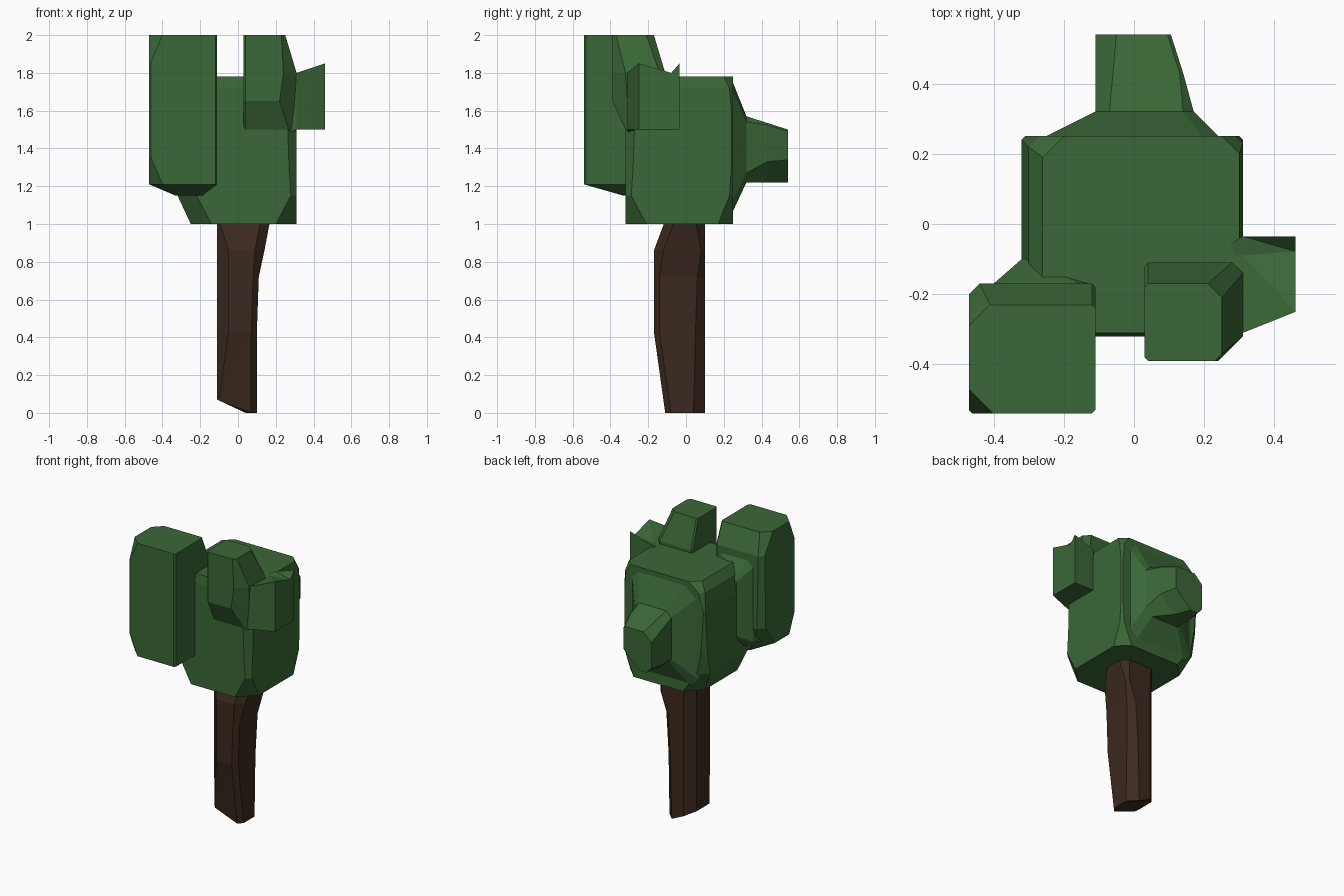
import bpy, bmesh

if "Cube" in bpy.data.objects:
    bpy.data.objects.remove(bpy.data.objects["Cube"], do_unlink=True)


def material(name, rgb):
    m = bpy.data.materials.new(name)
    m.use_nodes = True
    color = (*rgb, 1)
    m.diffuse_color = color
    bsdf = m.node_tree.nodes["Principled BSDF"]
    bsdf.inputs["Base Color"].default_value = color
    bsdf.inputs["Roughness"].default_value = 0.9
    return m


leaf = material("leaf green", (0.043, 0.137, 0.038))
bark = material("bark brown", (0.044, 0.022, 0.013))


def octagon(u0, u1, v0, v1, c):
    """Rectangle with cut corners; c is one cut or four, from (u0, v0) round."""
    a, b, d, e = c if isinstance(c, tuple) else (c,) * 4
    return [(u0 + a, v0), (u1 - b, v0), (u1, v0 + b), (u1, v1 - d),
            (u1 - d, v1), (u0 + e, v1), (u0, v1 - e), (u0, v0 + a)]


def loft(name, axis, sections, mat, adjust=None):
    """Skin sections of (position, outline) along an axis with flat faces."""
    place = {"x": lambda t, u, v: (t, u, v),
             "y": lambda t, u, v: (u, t, v),
             "z": lambda t, u, v: (u, v, t)}[axis]
    bm = bmesh.new()
    rings = [[bm.verts.new(place(t, u, v)) for u, v in outline] for t, outline in sections]
    n = len(rings[0])
    for low, high in zip(rings, rings[1:]):
        for i in range(n):
            j = (i + 1) % n
            bm.faces.new((low[i], low[j], high[j], high[i]))
    bm.faces.new(rings[0][::-1])
    bm.faces.new(rings[-1])
    if adjust:
        for v in bm.verts:
            adjust(v.co)
    bmesh.ops.triangulate(bm, faces=bm.faces[:])
    bmesh.ops.recalc_face_normals(bm, faces=bm.faces[:])
    mesh = bpy.data.meshes.new(name)
    bm.to_mesh(mesh)
    bm.free()
    mesh.materials.append(mat)
    ob = bpy.data.objects.new(name, mesh)
    bpy.context.collection.objects.link(ob)
    return ob


# Trunk, with a slanted foot and a bulge towards the front
def slant_foot(co):
    if co.z < 0.01 and co.x < 0.04:
        co.z = 0.07 * (0.04 - co.x) / 0.15


loft("trunk", "z", [
    (0, octagon(-.11, .10, -.11, .10, (.01, .03, .06, .06))),
    (.43, octagon(-.11, .10, -.17, .10, (.06, .03, .05, .06))),
    (.72, octagon(-.11, .11, -.17, .10, (.06, .03, .04, .06))),
    (.86, octagon(-.11, .14, -.17, .10, (.06, .05, .02, .06))),
    (1.02, octagon(-.11, .17, -.11, .10, (.01, .05, .05, .05))),
], bark, slant_foot)

# Main crown
loft("main_crown", "z", [
    (1.0, octagon(-.25, .31, -.32, .25, (.11, .11, .08, .10))),
    (1.15, octagon(-.32, .31, -.32, .25, (.10, .03, .02, .06))),
    (1.3, octagon(-.32, .31, -.32, .25, (.08, .04, .01, .03))),
    (1.6, octagon(-.32, .31, -.32, .25, (.05, .05, .01, .01))),
    (1.72, octagon(-.30, .31, -.32, .25, (.06, .06, .02, .03))),
    (1.78, octagon(-.26, .30, -.31, .25, (.06, .06, .05, .06))),
], leaf)

# Large front lobe on the model's right, with its link to the crown
loft("tall_front_lobe", "z", [
    (1.15, octagon(-.33, -.19, -.33, -.22, .02)),
    (1.21, octagon(-.47, -.11, -.54, -.22, (.07, .01, .02, .09))),
    (1.35, octagon(-.47, -.11, -.54, -.17, (.01, .01, .01, .04))),
    (1.86, octagon(-.47, -.11, -.54, -.17, (.01, .01, .01, .03))),
    (2.0, octagon(-.47, -.11, -.54, -.23, (.07, .01, .01, .06))),
], leaf)
loft("tall_lobe_link", "y", [
    (-.25, octagon(-.42, -.13, 1.19, 1.84, .04)),
    (-.17, octagon(-.40, -.12, 1.21, 1.81, .04)),
    (-.10, octagon(-.32, -.27, 1.28, 1.70, .02)),
], leaf)

# Front lobe on the model's left
loft("short_front_lobe", "z", [
    (1.43, octagon(.19, .26, -.29, -.15, .01)),
    (1.5, octagon(.03, .31, -.32, -.11, (.01, .04, .02, .02))),
    (1.65, octagon(.03, .30, -.39, -.11, (.01, .08, .02, .01))),
    (1.8, octagon(.03, .31, -.39, -.11, (.01, .07, .03, .01))),
    (2.0, octagon(.03, .25, -.39, -.17, (.01, .02, .04, .01))),
], leaf)


# Side lobe, with a raised rear tip on top
def notched(y0, y1, z0, z1, dip):
    return [(y0, z0), (y1, z0), (y1, z1), (y0 + (y1 - y0) * 0.8, z1 - dip), (y0, z1)]


loft("side_lobe", "x", [
    (.22, notched(-.30, -.09, 1.46, 1.75, 0)),
    (.31, notched(-.31, -.035, 1.5, 1.8, .01)),
    (.46, notched(-.25, -.035, 1.5, 1.85, .05)),
], leaf)

# Rear lobe with a wide flared base
loft("rear_lobe", "y", [
    (.24, octagon(-.27, .25, 1.05, 1.77, (.06, .06, .05, .08))),
    (.32, octagon(-.11, .17, 1.22, 1.57, (.02, .05, .03, .04))),
    (.43, octagon(-.11, .14, 1.22, 1.535, (.02, .11, .01, .05))),
    (.54, octagon(-.11, .105, 1.22, 1.5, (.04, .12, .01, .06))),
], leaf)
